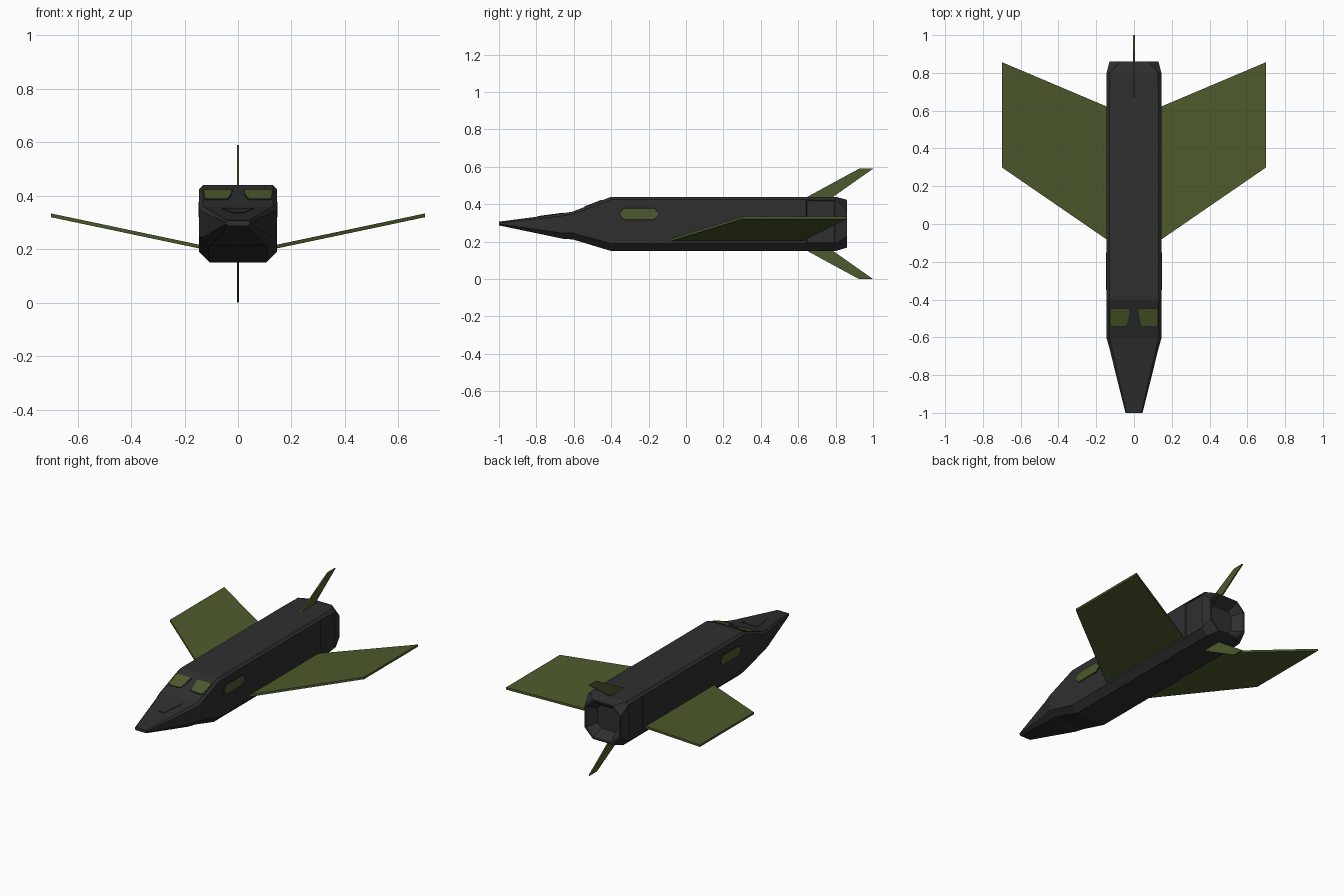
import bpy, bmesh
from mathutils import Vector

if "Cube" in bpy.data.objects:
    bpy.data.objects.remove(bpy.data.objects["Cube"])


def material(name, rgb):
    m = bpy.data.materials.new(name)
    m.diffuse_color = (*rgb, 1)
    m.use_nodes = True
    m.node_tree.nodes["Principled BSDF"].inputs["Base Color"].default_value = m.diffuse_color
    return m


GREY = material("charcoal grey", (0.028, 0.028, 0.029))
GREEN = material("olive green", (0.075, 0.102, 0.026))
DARK = material("dark trim", (0.014, 0.015, 0.013))


def finish(bm, name, mat):
    bmesh.ops.recalc_face_normals(bm, faces=bm.faces)
    me = bpy.data.meshes.new(name)
    bm.to_mesh(me)
    bm.free()
    me.materials.append(mat)
    ob = bpy.data.objects.new(name, me)
    bpy.context.collection.objects.link(ob)
    return ob


def slab(name, pts, thick, mat):
    """Flat polygon with thickness, centred on the given outline."""
    bm = bmesh.new()
    t = Vector(thick) / 2
    a = [bm.verts.new(Vector(p) - t) for p in pts]
    b = [bm.verts.new(Vector(p) + t) for p in pts]
    n = len(pts)
    bm.faces.new(a)
    bm.faces.new(b)
    for i in range(n):
        bm.faces.new((a[i], a[(i + 1) % n], b[(i + 1) % n], b[i]))
    return finish(bm, name, mat)


def ring(bm, y, hw, z0, z1, cb, ct):
    """Chamfered box section: half width, bottom, top, chamfers."""
    half = [(hw - cb, z0), (hw, z0 + cb), (hw, z1 - ct), (hw - ct, z1)]
    pts = half + [(-x, z) for x, z in reversed(half)]
    return [bm.verts.new((x, y, z)) for x, z in pts]


# Fuselage: lofted sections from nose tip to tail
bm = bmesh.new()
sections = [
    (-1.0, 0.045, 0.287, 0.307, 0.008, 0.006),
    (-0.655, 0.131, 0.215, 0.352, 0.030, 0.014),
    (-0.605, 0.145, 0.212, 0.361, 0.034, 0.014),
    (-0.40, 0.145, 0.15, 0.44, 0.040, 0.015),
    (0.64, 0.145, 0.15, 0.44, 0.040, 0.015),
    (0.80, 0.145, 0.15, 0.44, 0.040, 0.018),
    (0.86, 0.130, 0.168, 0.424, 0.060, 0.055),
]
rings = [ring(bm, *s) for s in sections]
for r, s in zip(rings, rings[1:]):
    for i in range(8):
        j = (i + 1) % 8
        bm.faces.new((r[i], r[j], s[j], s[i]))
bm.faces.new(rings[0])
tail = bm.faces.new(rings[-1])
bmesh.ops.recalc_face_normals(bm, faces=bm.faces)
# Recessed engine side panels
panels = [f for f in bm.faces if abs(f.normal.x) > 0.99
          and 0.65 < f.calc_center_median().y < 0.79]
bmesh.ops.inset_individual(bm, faces=panels, thickness=0.004, depth=0)
bmesh.ops.inset_individual(bm, faces=panels, thickness=0.004, depth=-0.008)
# Hollow exhaust nozzle
bmesh.ops.inset_individual(bm, faces=[tail], thickness=0.012, depth=0)
bmesh.ops.inset_individual(bm, faces=[tail], thickness=0.045, depth=-0.06)
finish(bm, "fuselage", GREY)

# Raised nose cover
slab("nose_cover", [(-0.06, -0.655, 0.352), (0.06, -0.655, 0.352),
                    (0.02, -0.79, 0.334), (-0.02, -0.79, 0.334)],
     (0, 0, 0.006), GREY)


def slope(x, y, lift=0.0):
    """Point on the sloping windscreen surface."""
    return (x, y, 0.44 + (y + 0.40) * 0.385 + lift)


def side_window(s, y0, y1, z0, z1, c, x):
    return [(s * x, y, z) for y, z in (
        (y0 + c, z0), (y1 - c, z0), (y1, z0 + c), (y1, z1 - c),
        (y1 - c, z1), (y0 + c, z1), (y0, z1 - c), (y0, z0 + c))]


for s, side in ((1, "right"), (-1, "left")):
    # Wings with upward dihedral
    slab(side + "_wing", [(s * 0.14, -0.085, 0.209), (s * 0.70, 0.30, 0.327),
                          (s * 0.70, 0.857, 0.327), (s * 0.14, 0.62, 0.209)],
         (0, 0, 0.014), GREEN)
    # Windscreen panes with trim
    pane = [(0.022, -0.45), (0.122, -0.45), (0.125, -0.46), (0.124, -0.53),
            (0.117, -0.54), (0.048, -0.54), (0.036, -0.532), (0.026, -0.49)]
    cx, cy = 0.075, -0.495
    slab(side + "_windscreen_trim",
         [slope(s * (cx + (x - cx) * 1.07), cy + (y - cy) * 1.08) for x, y in pane],
         (0, 0, 0.003), DARK)
    slab(side + "_windscreen", [slope(s * x, y, 0.001) for x, y in pane],
         (0, 0, 0.005), GREEN)
    # Side windows with trim
    slab(side + "_window_trim",
         side_window(s, -0.356, -0.144, 0.314, 0.382, 0.023, 0.145),
         (0.003, 0, 0), DARK)
    slab(side + "_window",
         side_window(s, -0.35, -0.15, 0.32, 0.376, 0.021, 0.146),
         (0.005, 0, 0), GREEN)

# Swept tail fins above and below
for s, name in ((1, "upper_fin"), (-1, "lower_fin")):
    slab(name, [(0, y, 0.295 + s * h) for y, h in (
        (0.64, 0.14), (0.78, 0.14), (1.0, 0.295), (0.925, 0.295))],
        (0.009, 0, 0), GREEN)
